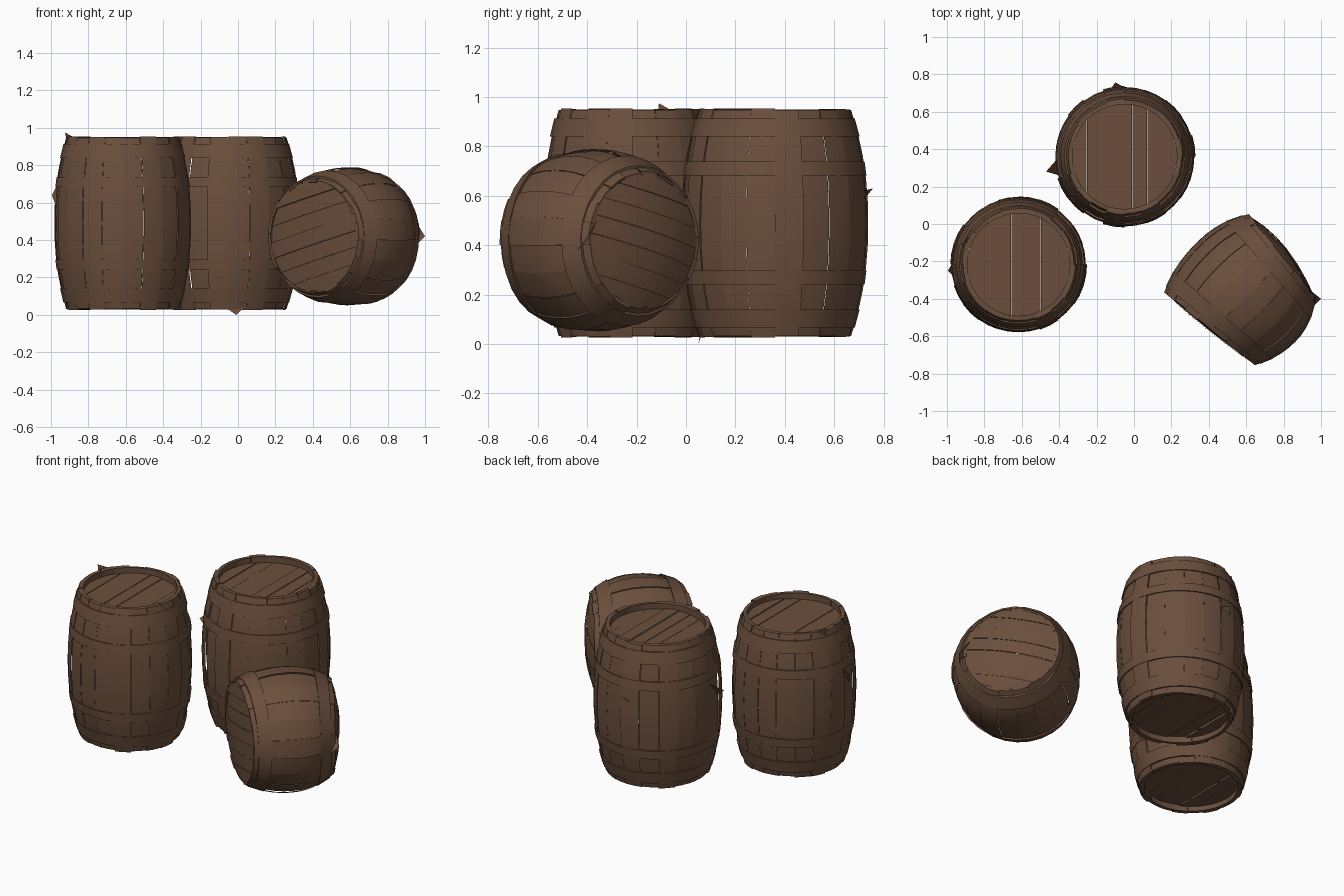
import bpy, bmesh, math, random
from mathutils import Vector, Matrix

if "Cube" in bpy.data.objects:
    bpy.data.objects.remove(bpy.data.objects["Cube"])

random.seed(4)
wood = bpy.data.materials.new("dark brown wood")
wood.diffuse_color = (0.145, 0.078, 0.046, 1)
wood.use_nodes = True
wood.node_tree.nodes["Principled BSDF"].inputs["Base Color"].default_value = wood.diffuse_color


def finish(bm, name, matrix, skew=0.0):
    """Turn a bmesh into a placed, coloured object; skew makes ends non-parallel."""
    bmesh.ops.recalc_face_normals(bm, faces=bm.faces)
    if skew:
        origin = matrix.translation
        for v in bm.verts:
            d = matrix @ v.co - origin
            v.co.z *= 1 - skew * (d.x - d.y) * 0.707
    me = bpy.data.meshes.new(name)
    bm.to_mesh(me)
    bm.free()
    me.materials.append(wood)
    me.shade_smooth()
    me.set_sharp_from_angle(angle=math.radians(25))
    ob = bpy.data.objects.new(name, me)
    ob.matrix_world = matrix
    bpy.context.collection.objects.link(ob)
    return ob


def bulge(t, ends, r_mid):
    """Barrel radius at t = -1..1 along its axis; ends = (low, high) radius."""
    return r_mid - (r_mid - ends[t > 0]) * abs(t) ** 2.2


def strip(bm, rows):
    """Bridge rows of points with quads."""
    vs = [[bm.verts.new(p) for p in row] for row in rows]
    for a, b in zip(vs, vs[1:]):
        for i in range(len(a) - 1):
            bm.faces.new((a[i], a[i + 1], b[i + 1], b[i]))


def polar(r, a, z):
    return Vector((r * math.cos(a), r * math.sin(a), z))


def staves(name, matrix, half, ends, r_mid, rim, depth, skew, count=20):
    bm = bmesh.new()
    step = 2 * math.pi / count
    for k in range(count):
        off = random.uniform(-0.005, 0.005)
        tip = random.uniform(-0.004, 0.004)
        a0 = k * step + 0.001
        angs = [a0 + (step - 0.002) * j / 2 for j in range(3)]
        # inner lip, rim, bulging outside, rim, inner lip
        lo, hi = ends[0] - rim, ends[1] - rim
        prof = [(lo, -half + depth), (lo, -half)]
        for i in range(11):
            t = -1 + 0.2 * i
            prof.append((bulge(t, ends, r_mid) + off, t * (half + tip)))
        prof += [(hi, half), (hi, half - depth)]
        strip(bm, [[polar(r, a, z) for a in angs] for r, z in prof])
    finish(bm, name, matrix, skew)


def hoop(name, matrix, half, ends, r_mid, t0, t1, skew, count=28):
    bm = bmesh.new()
    prof = []
    for t, lift in ((t0, -0.004), (t0, 0.007), (t1, 0.007), (t1, -0.004)):
        prof.append((bulge(t, ends, r_mid) + lift, t * half))
    strip(bm, [[polar(r, 2 * math.pi * k / count, z) for k in range(count + 1)]
               for r, z in prof])
    bmesh.ops.remove_doubles(bm, verts=bm.verts, dist=1e-5)
    finish(bm, name, matrix, skew)


def lid(name, matrix, z, r, dome, skew, count=7):
    """Round lid of parallel planks, optionally domed outward."""
    bm = bmesh.new()
    w = 2 * r / count
    for k in range(count):
        x0 = -r + k * w + 0.0005
        dz = random.uniform(-0.005, 0.005)
        rows = []
        for j in range(4):
            x = x0 + (w - 0.001) * j / 3
            h = math.sqrt(max(r * r - x * x, 1e-5))
            ys = [h * i / 3 for i in range(-3, 4)]
            rows.append([(x, y, z + dz + dome * (1 - (x * x + y * y) / (r * r)))
                         for y in ys])
        strip(bm, rows)
    finish(bm, name, matrix, skew)


def barrel(label, matrix, half, ends, r_mid, bands, rim, recess,
           domes=(0, 0), skew=0.0):
    staves(label + "_staves", matrix, half, ends, r_mid, rim, recess + 0.01, skew)
    for i, (t0, t1) in enumerate(bands):
        hoop(f"{label}_hoop_{i + 1}", matrix, half, ends, r_mid, t0, t1, skew)
    lid(label + "_top_lid", matrix, half - recess, ends[1] - rim + 0.003, domes[1], skew)
    lid(label + "_bottom_lid", matrix, recess - half, ends[0] - rim + 0.003, -domes[0], skew)


def splinter(name, tip, b0, b1):
    """Loose sliver of wood sticking out of a stave."""
    bm = bmesh.new()
    bm.faces.new([bm.verts.new(p) for p in (tip, b0, b1)])
    finish(bm, name, Matrix.Identity(4))


# two standing barrels
tall_bands = [(-0.92, -0.76), (-0.54, -0.42), (0.42, 0.54), (0.76, 0.92)]
left_m = Matrix.Translation((-0.617, -0.217, 0.49))
back_m = Matrix.Translation((-0.05, 0.36, 0.49))
barrel("left_barrel", left_m, 0.46, (0.299, 0.299), 0.362, tall_bands, 0.025, 0.035)
barrel("back_barrel", back_m, 0.46, (0.305, 0.305), 0.374, tall_bands, 0.025, 0.035)

# short barrel lying on its side, ends not quite parallel, lids bulging a little
axis = Vector((0.707, 0.707, 0)).normalized()
side_m = (Matrix.Translation((0.598, -0.365, 0.418))
          @ axis.to_track_quat('Z', 'Y').to_matrix().to_4x4()
          @ Matrix.Rotation(math.radians(75), 4, 'Z'))
barrel("lying_barrel", side_m, 0.275, (0.305, 0.28), 0.37,
       [(-0.9, -0.62), (0.62, 0.9)], 0.012, 0.004, (0.015, 0.045), 0.39)

# splinters
splinter("splinter_left_top", (-0.925, -0.11, 0.975), (-0.90, -0.12, 0.86), (-0.84, -0.03, 0.93))
splinter("splinter_left_side", (-0.995, -0.25, 0.64), (-0.965, -0.20, 0.70), (-0.965, -0.28, 0.56))
splinter("splinter_back_foot", (-0.01, 0.05, 0.0), (-0.08, 0.06, 0.05), (0.05, 0.07, 0.06))
splinter("splinter_back_rear", (-0.10, 0.757, 0.63), (-0.14, 0.70, 0.56), (-0.02, 0.715, 0.62))
splinter("splinter_back_left", (-0.47, 0.28, 0.60), (-0.40, 0.36, 0.66), (-0.40, 0.26, 0.55))
splinter("splinter_lying_side", (1.0, -0.40, 0.42), (0.94, -0.46, 0.36), (0.95, -0.36, 0.50))
